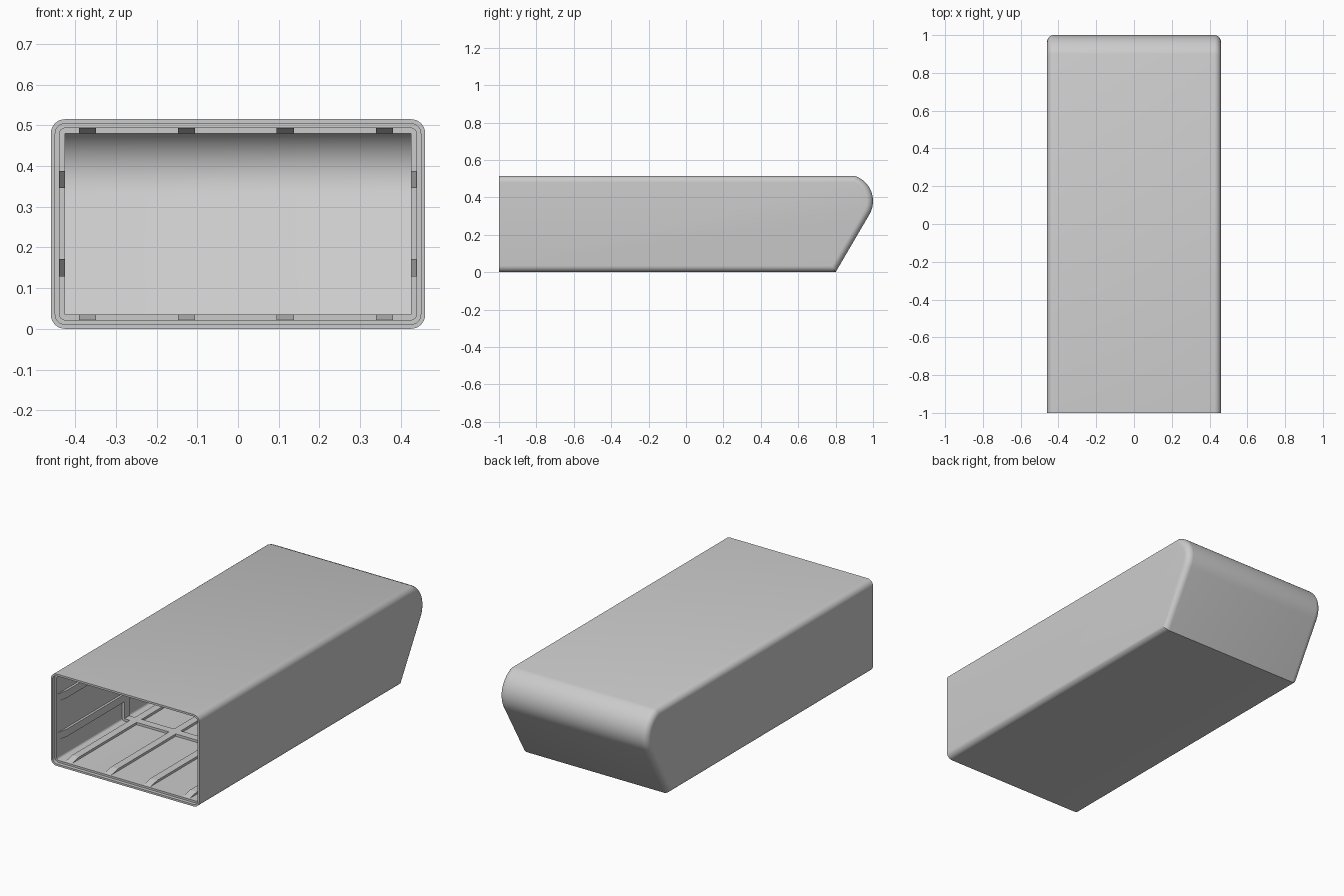
import bpy, bmesh, math

if "Cube" in bpy.data.objects:
    bpy.data.objects.remove(bpy.data.objects["Cube"])

HX, TOP, R = 0.46, 0.515, 0.035      # half width, height, edge radius
STEP, WALL, RIB = 0.011, 0.022, 0.035  # rim step, wall and rib depths

grey = bpy.data.materials.new("light grey")
grey.diffuse_color = (0.6, 0.6, 0.6, 1)
grey.use_nodes = True
grey.node_tree.nodes["Principled BSDF"].inputs["Base Color"].default_value = grey.diffuse_color


def finish(name, bm):
    bmesh.ops.recalc_face_normals(bm, faces=bm.faces)
    me = bpy.data.meshes.new(name)
    bm.to_mesh(me)
    bm.free()
    me.materials.append(grey)
    ob = bpy.data.objects.new(name, me)
    bpy.context.collection.objects.link(ob)
    return ob


# Side outline (y, z): flat top, rounded back, slanted lower back, flat bottom
outline = [(-1, TOP)]
for i in range(17):
    a = math.radians(73 - i * 103 / 16)
    outline.append((0.859 + 0.141 * math.cos(a), 0.38 + 0.141 * math.sin(a)))
outline += [(0.8, 0), (-1, 0)]


def inset(d, front):
    """Outline moved inwards by d with its open end at y = front."""
    n = len(outline)
    res = []
    norms = []
    for (y0, z0), (y1, z1) in zip(outline, outline[1:]):
        l = math.hypot(y1 - y0, z1 - z0)
        norms.append(((z1 - z0) / l, -(y1 - y0) / l))
    for i, (y, z) in enumerate(outline):
        if i in (0, n - 1):
            res.append((front, z - d if i == 0 else z + d))
            continue
        (ay, az), (by, bz) = norms[i - 1], norms[i]
        k = d / (1 + ay * by + az * bz)
        res.append((y + (ay + by) * k, z + (az + bz) * k))
    return res


def slices(t):
    """(x, inset) pairs across the width, rounding both side edges."""
    r = R - t
    res = []
    for s in (-1, 1):
        for i in range(9):
            a = math.radians(i * 90 / 8)
            if s == -1:
                a = math.pi / 2 - a
            res.append((s * (HX - R + r * math.sin(a)), t + r * (1 - math.cos(a))))
    return res


def skin(bm, t, front):
    """Closed-back surface at depth t; returns its open front loop."""
    rows = [[bm.verts.new((x, y, z)) for y, z in inset(d, front)] for x, d in slices(t)]
    for a, b in zip(rows, rows[1:]):
        for i in range(len(a) - 1):
            bm.faces.new((a[i], a[i + 1], b[i + 1], b[i]))
    bm.faces.new(rows[0])
    bm.faces.new(rows[-1])
    return [r[0] for r in rows] + [r[-1] for r in reversed(rows)]


def loop(bm, t, front):
    s = slices(t)
    return ([bm.verts.new((x, front, TOP - d)) for x, d in s] +
            [bm.verts.new((x, front, d)) for x, d in reversed(s)])


# Hollow shell with a stepped front rim
bm = bmesh.new()
loops = [skin(bm, 0, -1), loop(bm, STEP, -1), loop(bm, STEP, -0.98), skin(bm, WALL, -0.98)]
for a, b in zip(loops, loops[1:]):
    for i in range(len(a)):
        j = (i + 1) % len(a)
        bm.faces.new((a[i], a[j], b[j], b[i]))
shell = finish("shell", bm)
bpy.context.view_layer.objects.active = shell
shell.select_set(True)
bpy.ops.object.shade_smooth_by_angle(angle=math.radians(25))


# Lengthwise ribs with ramped front ends
def rib(name, place, y1):
    bm = bmesh.new()
    prof = [(-0.97, WALL - 0.004), (-0.97, WALL), (-0.91, RIB), (y1, RIB), (y1, WALL - 0.004)]
    sides = [[bm.verts.new(place(w, y, h)) for y, h in prof] for w in (-0.021, 0.021)]
    bm.faces.new(sides[0])
    bm.faces.new(sides[1])
    for i in range(5):
        j = (i + 1) % 5
        bm.faces.new((sides[0][i], sides[0][j], sides[1][j], sides[1][i]))
    finish(name, bm)


for c in (-0.37, -0.127, 0.116, 0.36):
    rib("floor_rib", lambda w, y, h: (c + w, y, h), 0.78)
    rib("ceiling_rib", lambda w, y, h: (c + w, y, TOP - h), 0.88)
for c in (0.15, 0.367):
    for s in (-1, 1):
        rib("side_rib", lambda w, y, h: (s * (HX - h), y, c + w), 0.77 + 0.58 * c)

# Cross frames around the inside
for y in (-0.40, 0.20, 0.74):
    bm = bmesh.new()
    rings = []
    for d, yy in ((WALL - 0.002, y), (RIB, y), (RIB, y + 0.045), (WALL - 0.002, y + 0.045)):
        x, lo, hi, k = HX - d, d, TOP - d, 0.006 if d < RIB else 0.0005
        pts = [(-x + k, lo), (x - k, lo), (x, lo + k), (x, hi - k),
               (x - k, hi), (-x + k, hi), (-x, hi - k), (-x, lo + k)]
        rings.append([bm.verts.new((px, yy, pz)) for px, pz in pts])
    for k in range(4):
        a, b = rings[k], rings[(k + 1) % 4]
        for i in range(8):
            j = (i + 1) % 8
            bm.faces.new((a[i], a[j], b[j], b[i]))
    finish("cross_frame", bm)
